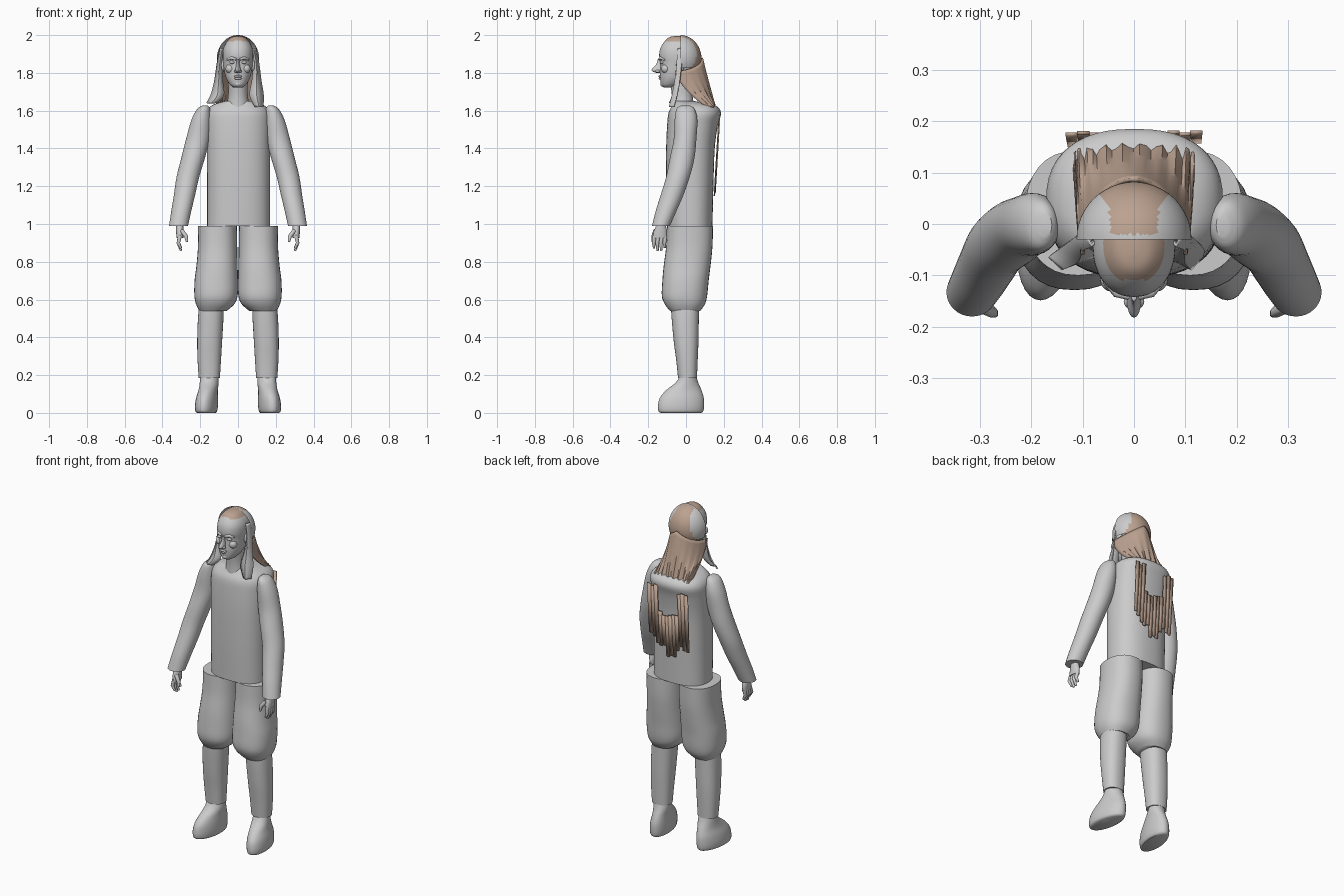
import bpy, bmesh, random
from math import sin, cos, pi
from mathutils import Vector

random.seed(4)
cube = bpy.data.objects.get("Cube")
if cube:
    bpy.data.objects.remove(cube)


def material(name, rgb):
    m = bpy.data.materials.new(name)
    m.use_nodes = True
    m.diffuse_color = (*rgb, 1)
    m.node_tree.nodes["Principled BSDF"].inputs["Base Color"].default_value = (*rgb, 1)
    return m


GRAY = material("plain gray", (0.6, 0.6, 0.6))
BROWN = material("hair brown", (0.5, 0.36, 0.28))


def finish(name, bm, mats=(GRAY,), thick=0):
    bmesh.ops.recalc_face_normals(bm, faces=bm.faces[:])
    me = bpy.data.meshes.new(name)
    bm.to_mesh(me)
    bm.free()
    ob = bpy.data.objects.new(name, me)
    bpy.context.collection.objects.link(ob)
    for m in mats:
        me.materials.append(m)
    if thick:
        mod = ob.modifiers.new("thickness", "SOLIDIFY")
        mod.thickness, mod.offset = thick, 0
    return ob


def smooth_rows(rows, steps=4):
    """Catmull-Rom resampling of cross-section rows."""
    out = []
    for i in range(len(rows) - 1):
        ids = (max(i - 1, 0), i, i + 1, min(i + 2, len(rows) - 1))
        a, b, c, d = (Vector(rows[j]) for j in ids)
        for k in range(steps):
            t = k / steps
            out.append((2 * b + (c - a) * t + (2 * a - 5 * b + 4 * c - d) * t * t
                        + (3 * b - a - 3 * c + d) * t ** 3) / 2)
    return out + [Vector(rows[-1])]


def loft(name, rows, side=1, power=2.0, shear=0, n=32, mats=(GRAY,), rule=None):
    """Rows are (z, x min, x max, y min, y max); stacked rings with end caps."""
    bm = bmesh.new()
    rings = []
    for z, x0, x1, y0, y1 in smooth_rows(rows):
        ring = []
        for k in range(n):
            a = 2 * pi * k / n
            c, s = cos(a), sin(a)
            dx = abs(c) ** (2 / power) * (1 if c > 0 else -1) * (x1 - x0) / 2
            dy = abs(s) ** (2 / power) * (1 if s > 0 else -1) * (y1 - y0) / 2
            ring.append(bm.verts.new((side * ((x0 + x1) / 2 + dx + shear * dy), (y0 + y1) / 2 + dy, z)))
        rings.append(ring)
    for r, q in zip(rings, rings[1:]):
        for k in range(n):
            bm.faces.new((r[k], r[(k + 1) % n], q[(k + 1) % n], q[k]))
    bm.faces.new(rings[0])
    bm.faces.new(rings[-1])
    if rule:
        for f in bm.faces:
            f.material_index = int(rule(f.calc_center_median()))
    return finish(name, bm, mats)


def tube(name, points, radii, side=1):
    cu = bpy.data.curves.new(name, "CURVE")
    cu.dimensions = "3D"
    cu.bevel_depth, cu.bevel_resolution, cu.use_fill_caps = 1, 2, True
    sp = cu.splines.new("POLY")
    sp.points.add(len(points) - 1)
    for p, (x, y, z), r in zip(sp.points, points, radii):
        p.co, p.radius = (side * x, y, z, 1), r
    cu.materials.append(GRAY)
    ob = bpy.data.objects.new(name, cu)
    bpy.context.collection.objects.link(ob)


def ball(name, loc, size, mats=(GRAY,), keep=None, rule=None, seg=16):
    bm = bmesh.new()
    bmesh.ops.create_uvsphere(bm, u_segments=seg, v_segments=seg, radius=1)
    for v in bm.verts:
        v.co = Vector(loc) + Vector(a * b for a, b in zip(v.co, size))
    if keep:
        bmesh.ops.delete(bm, geom=[v for v in bm.verts if not keep(v.co)], context="VERTS")
        bmesh.ops.holes_fill(bm, edges=[e for e in bm.edges if e.is_boundary])
    if rule:
        for f in bm.faces:
            f.material_index = int(rule(f.calc_center_median()))
    return finish(name, bm, mats)


# Torso and neck
loft("shirt", [(0.99, -.163, .17, -.1, .14), (1.2, -.163, .17, -.105, .145),
               (1.4, -.165, .17, -.105, .152), (1.52, -.17, .172, -.1, .168),
               (1.59, -.168, .17, -.092, .185), (1.63, -.135, .135, -.07, .15),
               (1.65, -.07, .07, -.06, .05)], power=2.4, n=48)
loft("neck", [(1.62, -.062, .062, -.075, .045), (1.68, -.052, .052, -.075, .035),
              (1.76, -.052, .052, -.085, .035)])

for side, word in ((1, "left"), (-1, "right")):
    # Arms
    loft(word + "_sleeve", [(1.628, .16, .185, -.025, .02), (1.61, .148, .215, -.05, .045),
                            (1.55, .142, .247, -.06, .06), (1.45, .15, .275, -.065, .055),
                            (1.35, .175, .3, -.085, .045), (1.25, .205, .325, -.105, .02),
                            (1.15, .228, .34, -.135, -.015), (1.07, .247, .353, -.16, -.05),
                            (0.99, .265, .365, -.18, -.085)], side)
    loft(word + "_palm", [(1.0, .29, .33, -.155, -.11), (.96, .288, .328, -.17, -.1),
                          (.925, .29, .325, -.178, -.1)], side, n=16)
    for i, tip in enumerate((.872, .858, .86, .875)):
        y = -.167 + i * .019
        tube(f"{word}_finger_{i + 1}", [(.308, y, .935), (.316, y - .004, .9), (.302, y - .002, tip)],
             (.011, .01, .006), side)
    tube(word + "_thumb", [(.298, -.16, .965), (.275, -.172, .935), (.27, -.176, .905)],
         (.013, .011, .006), side)

    # Legs
    loft(word + "_breeches", [(.99, .006, .212, -.1, .143), (.88, .004, .212, -.105, .14),
                              (.78, .002, .22, -.118, .13), (.7, .0, .23, -.125, .12),
                              (.62, .002, .231, -.128, .112), (.575, .02, .222, -.112, .1),
                              (.54, .06, .205, -.085, .075)], side, power=2.3)
    loft(word + "_shin", [(.57, .075, .205, -.08, .07), (.5, .077, .212, -.076, .068),
                          (.38, .084, .216, -.065, .066), (.28, .09, .214, -.052, .062),
                          (.185, .096, .208, -.042, .058)], side, power=2.3)
    loft(word + "_boot", [(.2, .105, .2, -.03, .052), (.16, .103, .202, -.055, .065),
                          (.12, .108, .208, -.105, .082), (.08, .108, .22, -.138, .094),
                          (.04, .108, .226, -.148, .096), (.01, .112, .224, -.146, .092),
                          (0, .12, .215, -.135, .082)], side, shear=-.12)

    # Face details
    ball(word + "_eye", (side * .031, -.126, 1.856), (.015, .013, .009))
    tube(word + "_brow", [(.01, -.142, 1.872), (.034, -.134, 1.879), (.058, -.112, 1.869)],
         (.006, .009, .004), side)
    ball(word + "_nostril", (side * .011, -.15, 1.809), (.009, .013, .008))
    ball(word + "_cheek", (side * .042, -.108, 1.822), (.024, .024, .024))
    ball(word + "_ear", (side * .08, -.03, 1.84), (.012, .022, .034))

# Head with a brown hairline on the crown
loft("head", [(1.722, -.02, .02, -.115, -.075), (1.735, -.04, .04, -.13, -.04),
              (1.765, -.06, .06, -.136, .01), (1.8, -.071, .071, -.138, .04),
              (1.85, -.078, .078, -.136, .062), (1.89, -.081, .081, -.142, .066),
              (1.93, -.077, .077, -.136, .058), (1.965, -.06, .06, -.115, .04),
              (1.988, -.036, .036, -.09, .01), (1.995, -.01, .01, -.06, -.02)],
     power=2.2, n=40, mats=(GRAY, BROWN), rule=lambda c: c.z > 1.962 and c.y > -.108)
loft("nose", [(1.872, -.007, .007, -.15, -.11), (1.845, -.009, .009, -.158, -.11),
              (1.818, -.014, .014, -.182, -.11), (1.806, -.013, .013, -.174, -.11),
              (1.8, -.008, .008, -.155, -.11)], n=16)
for name, z, y in (("upper_lip", 1.782, -.143), ("lower_lip", 1.771, -.141)):
    tube(name, [(-.026, y + .018, z - .001), (-.01, y + .002, z), (.01, y + .002, z),
                (.026, y + .018, z - .001)], (.002, .006, .006, .002))
ball("chin", (0, -.118, 1.742), (.022, .018, .017))

# Hair cap, gray at the sides and brown down the middle
ball("hair_cap", (0, -.03, 1.875), (.112, .112, .125), (GRAY, BROWN), seg=48,
     keep=lambda c: c.y > -.031 and c.z > 1.82,
     rule=lambda c: c.y > -.02 and abs(c.x) < .047 + max(0, 1.97 - c.z) * .3)

# Hair falling from the head to the shoulders
bm = bmesh.new()
rows = []
for i in range(13):
    r = i / 12
    row = []
    for k in range(33):
        a = (k / 32 - .5) * pi
        fold = .004 * sin(k * 1.9) * r
        row.append(bm.verts.new(((.1 + .016 * r) * sin(a),
                                 .086 + .066 * r - .145 * (1 - .88 * r * r) * (1 - cos(a)) + fold,
                                 1.88 - .07 * abs(sin(a)) * (1 - r) - .27 * r + fold * 2)))
    rows.append(row)
for p, q in zip(rows, rows[1:]):
    for k in range(32):
        bm.faces.new((p[k], p[k + 1], q[k + 1], q[k]))
finish("back_hair", bm, (BROWN,), .008)

# Loose strands lying on the back
bm = bmesh.new()
for i in range(12):
    x = -.121 + i * .022
    inner = abs(x) < .06
    top = (1.41 if inner else 1.57) + random.uniform(-.02, .01)
    low = (1.16 if inner else 1.22) + random.uniform(-.02, .06)
    lift = .003 * (i % 2)
    place = lambda u, z: bm.verts.new((u, .15 + (z - 1.15) * .06 + lift, z))
    bm.faces.new((place(x - .012, top), place(x + .012, top), place(x + .01, low), place(x - .008, low)))
finish("back_strands", bm, (BROWN,), .007)

# Gray hair panels beside the face: rows of (z, inner x, outer x, y)
PANELS = {"left_hair_panel": (1, [(1.93, .07, .095, -.03), (1.85, .082, .11, -.035), (1.76, .074, .122, -.045),
                                  (1.68, .062, .135, -.06), (1.62, .09, .132, -.075)]),
          "right_hair_panel": (-1, [(1.93, .07, .095, -.03), (1.85, .082, .11, -.035), (1.75, .08, .125, -.045),
                                    (1.68, .075, .145, -.06), (1.64, .115, .165, -.075)])}
for name, (side, data) in PANELS.items():
    bm = bmesh.new()
    pairs = [[bm.verts.new((side * x0, y, z)), bm.verts.new((side * (x0 + x1) / 2, y - .012, z)),
              bm.verts.new((side * x1, y + .012, z))] for z, x0, x1, y in smooth_rows([(*d,) for d in data])]
    for p, q in zip(pairs, pairs[1:]):
        for k in (0, 1):
            bm.faces.new((p[k], p[k + 1], q[k + 1], q[k]))
    finish(name, bm, thick=.007)

# Smooth shading with sharp hems
bpy.ops.object.select_all(action="DESELECT")
for ob in bpy.context.scene.objects:
    if ob.type == "MESH":
        ob.select_set(True)
        bpy.context.view_layer.objects.active = ob
bpy.ops.object.shade_smooth_by_angle(angle=.7)
